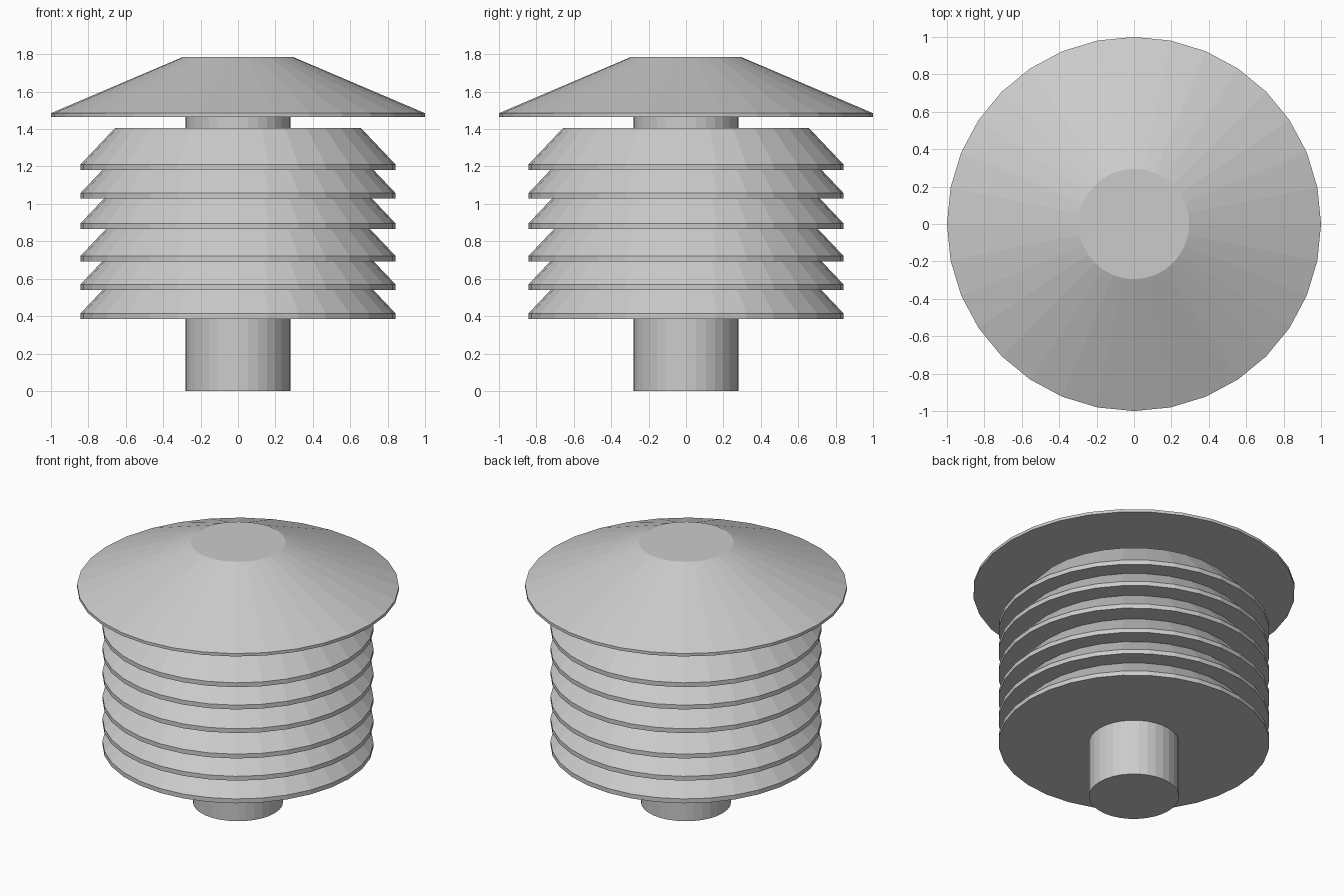
import bpy, bmesh, math

if "Cube" in bpy.data.objects:
    bpy.data.objects.remove(bpy.data.objects["Cube"])

SIDES = 32


def lathe(name, profile):
    """Revolve (radius, z) points into a closed, flat-shaded solid."""
    bm = bmesh.new()
    rings = [[bm.verts.new((r * math.cos(2 * math.pi * i / SIDES),
                            r * math.sin(2 * math.pi * i / SIDES), z))
              for i in range(SIDES)] for r, z in profile]
    for low, high in zip(rings, rings[1:]):
        for i in range(SIDES):
            j = (i + 1) % SIDES
            bm.faces.new((low[i], low[j], high[j], high[i]))
    bm.faces.new(rings[0][::-1])
    bm.faces.new(rings[-1])
    mesh = bpy.data.meshes.new(name)
    bm.to_mesh(mesh)
    bm.free()
    obj = bpy.data.objects.new(name, mesh)
    bpy.context.collection.objects.link(obj)
    return obj


# Central pipe
lathe("pipe", [(0.28, 0), (0.28, 1.475)])

# Stacked louvre rings, each with a thin rim and a sloped top
for n, z in enumerate([0.385, 0.54, 0.692, 0.866, 1.028, 1.181]):
    lathe(f"louvre_{n + 1}", [(0.842, z), (0.842, z + 0.03), (0.658, z + 0.224)])

# Conical rain cap
lathe("rain_cap", [(1.0, 1.465), (1.0, 1.485), (0.295, 1.785)])
